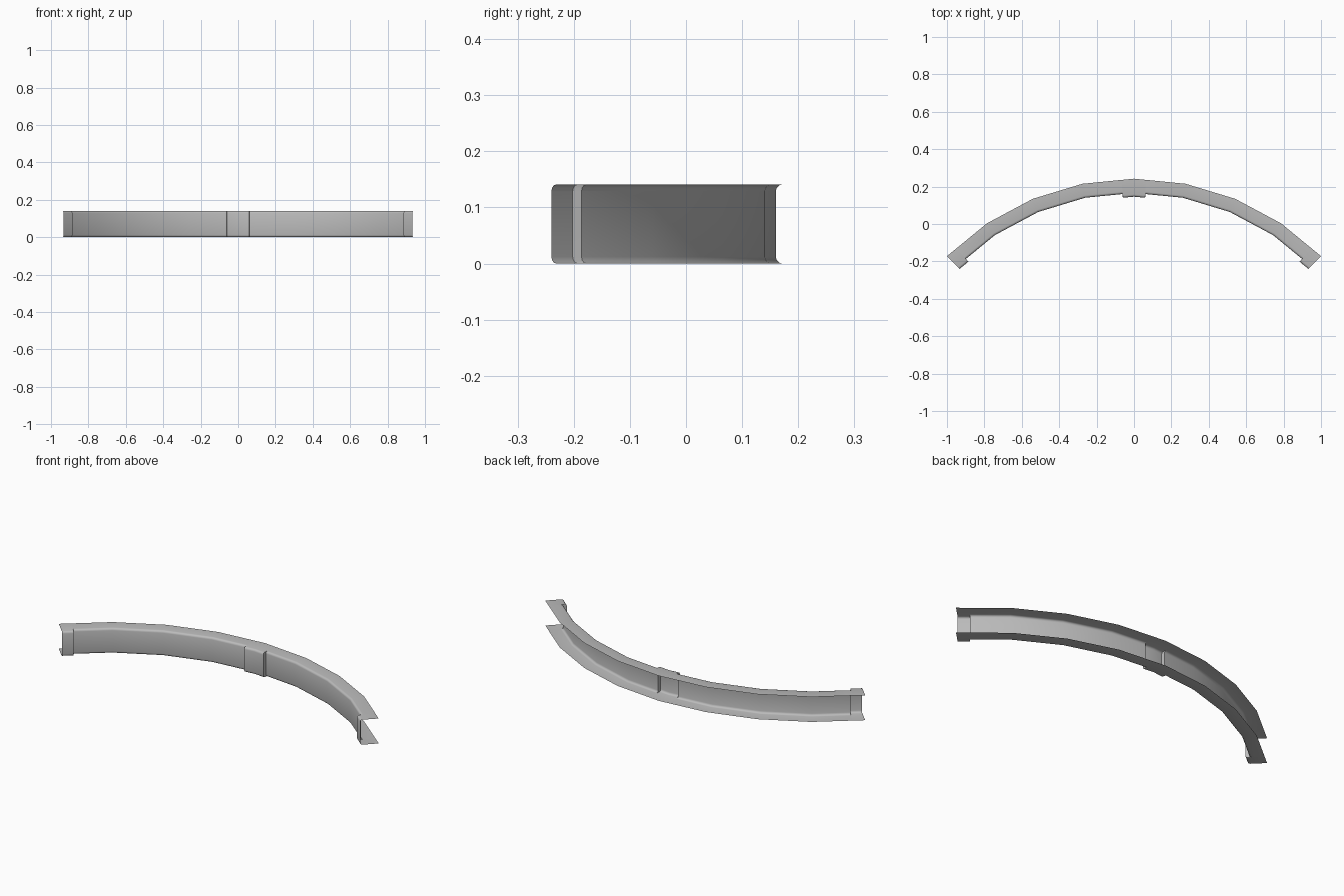
import bpy, bmesh
from math import sin, cos, radians, sqrt, pi

cube = bpy.data.objects.get("Cube")
if cube:
    bpy.data.objects.remove(cube, do_unlink=True)

RADIUS = sqrt(2)       # back edge of the flanges, a 90 degree arc
CENTRE_Y = -1.172
HEIGHT = 0.141
STEP = radians(11.25)  # one facet of the arc
WALL, BLOCK = 0.076, 0.096   # depth of the wall and of the raised blocks
BEVEL = 0.012
BLOCK_HALF = radians(2.6)
TINY = radians(0.06)


def profile(depth):
    """Open C section as (depth, z): top flange, bevel, wall, bevel, bottom flange."""
    arc = [(depth - BEVEL + BEVEL * sin(i * pi / 6), BEVEL * (1 - cos(i * pi / 6)))
           for i in range(4)]
    top = [(0, HEIGHT)] + [(d, HEIGHT - z) for d, z in arc]
    return top + [(d, z) for d, z in reversed(arc)] + [(0, 0)]


def place(angle, depth, z):
    """Point on the faceted arc, measured from its middle."""
    local = abs(angle) % STEP - STEP / 2
    r = (RADIUS - depth) * cos(STEP / 2) / cos(local)
    return (r * sin(angle), CENTRE_Y + r * cos(angle), z)


# Stations along one half, stepping out at the middle and end blocks
end = 4 * STEP
half = [(BLOCK_HALF, BLOCK), (BLOCK_HALF + TINY, WALL)]
half += [(i * STEP, WALL) for i in (1, 2, 3)]
half += [(end - BLOCK_HALF - TINY, WALL), (end - BLOCK_HALF, BLOCK), (end, BLOCK)]
stations = [(-a, d) for a, d in reversed(half)] + [(0, BLOCK)] + half

# Sweep the section through the stations
bm = bmesh.new()
rows = [[bm.verts.new(place(a, d, z)) for d, z in profile(depth)]
        for a, depth in stations]
for r0, r1 in zip(rows, rows[1:]):
    for i in range(len(r0) - 1):
        bm.faces.new((r0[i], r0[i + 1], r1[i + 1], r1[i]))

mesh = bpy.data.meshes.new("curved_channel")
bm.to_mesh(mesh)
bm.free()
channel = bpy.data.objects.new("curved_channel", mesh)
bpy.context.collection.objects.link(channel)

# Plain grey
grey = bpy.data.materials.new("light_grey")
grey.use_nodes = True
colour = (0.5, 0.5, 0.5, 1)
grey.diffuse_color = colour
grey.node_tree.nodes["Principled BSDF"].inputs["Base Color"].default_value = colour
mesh.materials.append(grey)

bpy.ops.object.select_all(action='DESELECT')
channel.select_set(True)
bpy.context.view_layer.objects.active = channel
bpy.ops.object.shade_smooth_by_angle(angle=radians(35))
